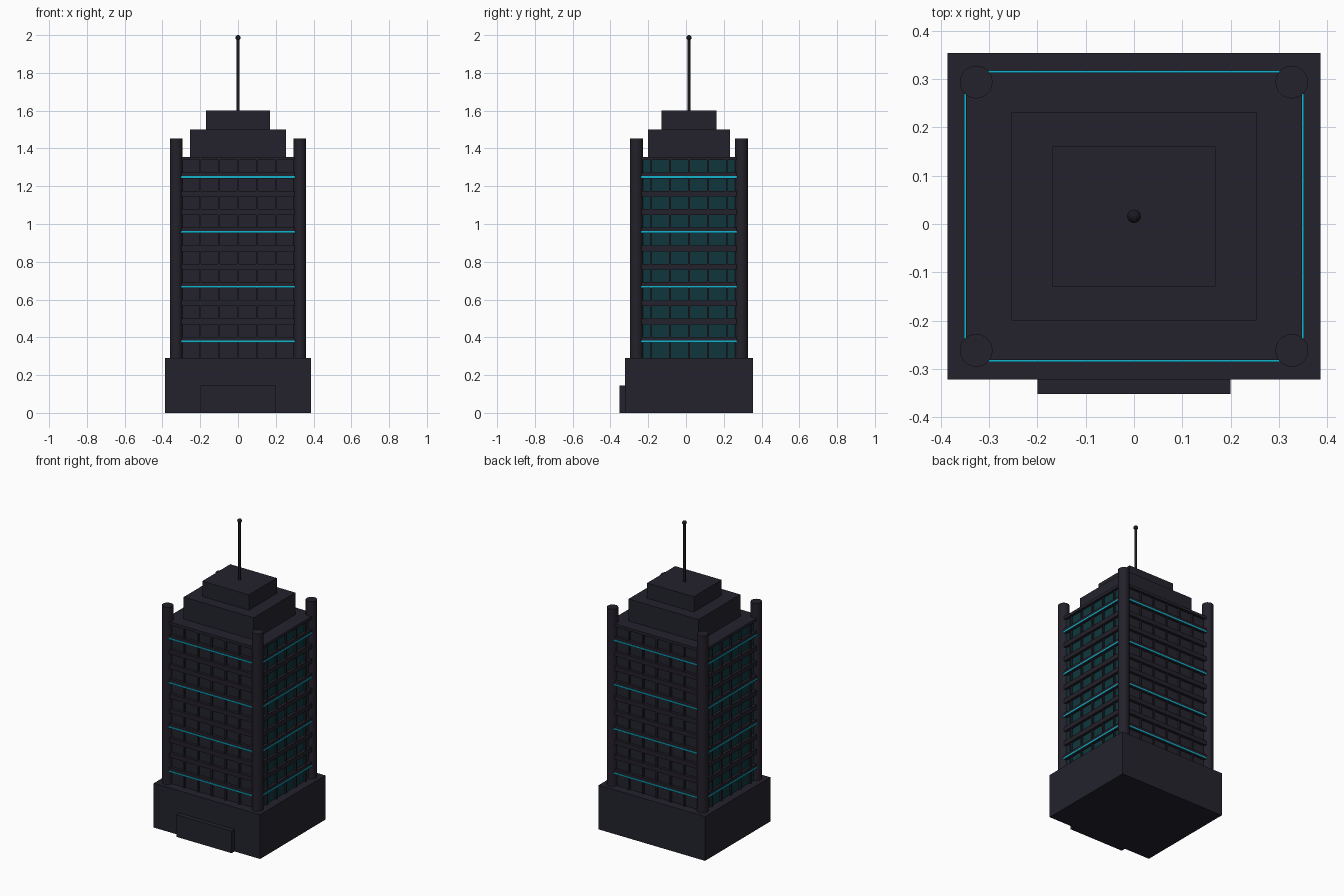
import bpy, math

if "Cube" in bpy.data.objects:
    bpy.data.objects.remove(bpy.data.objects["Cube"])

CY = 0.016            # depth centre of the tower (entrance projects forward)
Z0, FLOOR, N = 0.29, 0.0967, 11
HX, HY = 0.348, 0.298  # half sizes of the floor slabs
TOP = Z0 + FLOOR * N


def mat(name, rgb):
    m = bpy.data.materials.new(name)
    m.diffuse_color = (*rgb, 1)
    m.use_nodes = True
    m.node_tree.nodes["Principled BSDF"].inputs["Base Color"].default_value = m.diffuse_color
    return m


STONE = mat("dark_stone", (0.0168, 0.0165, 0.0260))
TRIM = mat("dark_trim", (0.0175, 0.0150, 0.0235))
GLASS = mat("teal_glass", (0.0044, 0.0370, 0.0450))
GLOW = mat("cyan_light", (0.006, 0.462, 0.630))
METAL = mat("dark_metal", (0.010, 0.010, 0.014))


def box(name, x, y, z, m):
    """Box from (low, high) ranges on each axis."""
    bpy.ops.mesh.primitive_cube_add(size=1, location=[(a + b) / 2 for a, b in (x, y, z)])
    o = bpy.context.object
    o.name = name
    o.scale = [b - a for a, b in (x, y, z)]
    bpy.ops.object.transform_apply(location=False, rotation=False, scale=True)
    o.data.materials.append(m)
    return o


def block(name, hx, hy, z, m):
    return box(name, (-hx, hx), (CY - hy, CY + hy), z, m)


def rod(name, r, x, y, z, m, sides=24):
    bpy.ops.mesh.primitive_cylinder_add(vertices=sides, radius=r, depth=z[1] - z[0],
                                        location=(x, y, (z[0] + z[1]) / 2))
    o = bpy.context.object
    o.name = name
    o.data.materials.append(m)
    bpy.ops.object.shade_smooth_by_angle()
    return o


# Podium and entrance
block("podium", 0.386, 0.338, (0, Z0), STONE)
box("entrance", (-0.2, 0.2), (-0.352, -0.31), (0, 0.145), STONE)

# Tower core: glass on the left and right faces, stone on front and back
core = block("tower_core", 0.33, 0.28, (Z0, TOP), STONE)
core.data.materials.append(GLASS)
for p in core.data.polygons:
    p.material_index = int(abs(p.normal.x) > 0.5)

# Floor slabs and the roof ledge
for k in range(1, N):
    z = Z0 + k * FLOOR
    block("floor_slab", HX, HY, (z - 0.015, z + 0.015), TRIM)
block("roof_ledge", HX, HY, (TOP - 0.016, TOP + 0.002), STONE)

# Glowing bands on every third floor
for k in (1, 4, 7, 10):
    z = Z0 + k * FLOOR - 0.009
    block("light_band", 0.352, 0.302, (z - 0.005, z + 0.005), GLOW)

# Vertical mullions running through the tower on both axes
for i in range(-2, 3):
    c = i * 0.1
    box("front_back_mullion", (c - 0.005, c + 0.005), (CY - 0.292, CY + 0.292), (Z0, TOP - 0.01), TRIM)
    box("side_mullion", (-0.342, 0.342), (CY + c - 0.005, CY + c + 0.005), (Z0, TOP - 0.01), TRIM)

# Corner columns
for sx in (-1, 1):
    for sy in (-1, 1):
        rod("corner_column", 0.034, sx * 0.327, CY + sy * 0.278, (Z0, 1.452), TRIM)

# Stepped crown
block("lower_crown", 0.254, 0.216, (TOP, 1.5), STONE)
block("upper_crown", 0.169, 0.145, (1.5, 1.6), STONE)

# Antenna and tip
rod("antenna", 0.008, 0, CY, (1.6, 1.985), METAL, 12)
bpy.ops.mesh.primitive_uv_sphere_add(segments=16, ring_count=10, radius=0.014, location=(0, CY, 1.986))
tip = bpy.context.object
tip.name = "antenna_tip"
tip.data.materials.append(METAL)
bpy.ops.object.shade_smooth_by_angle()
